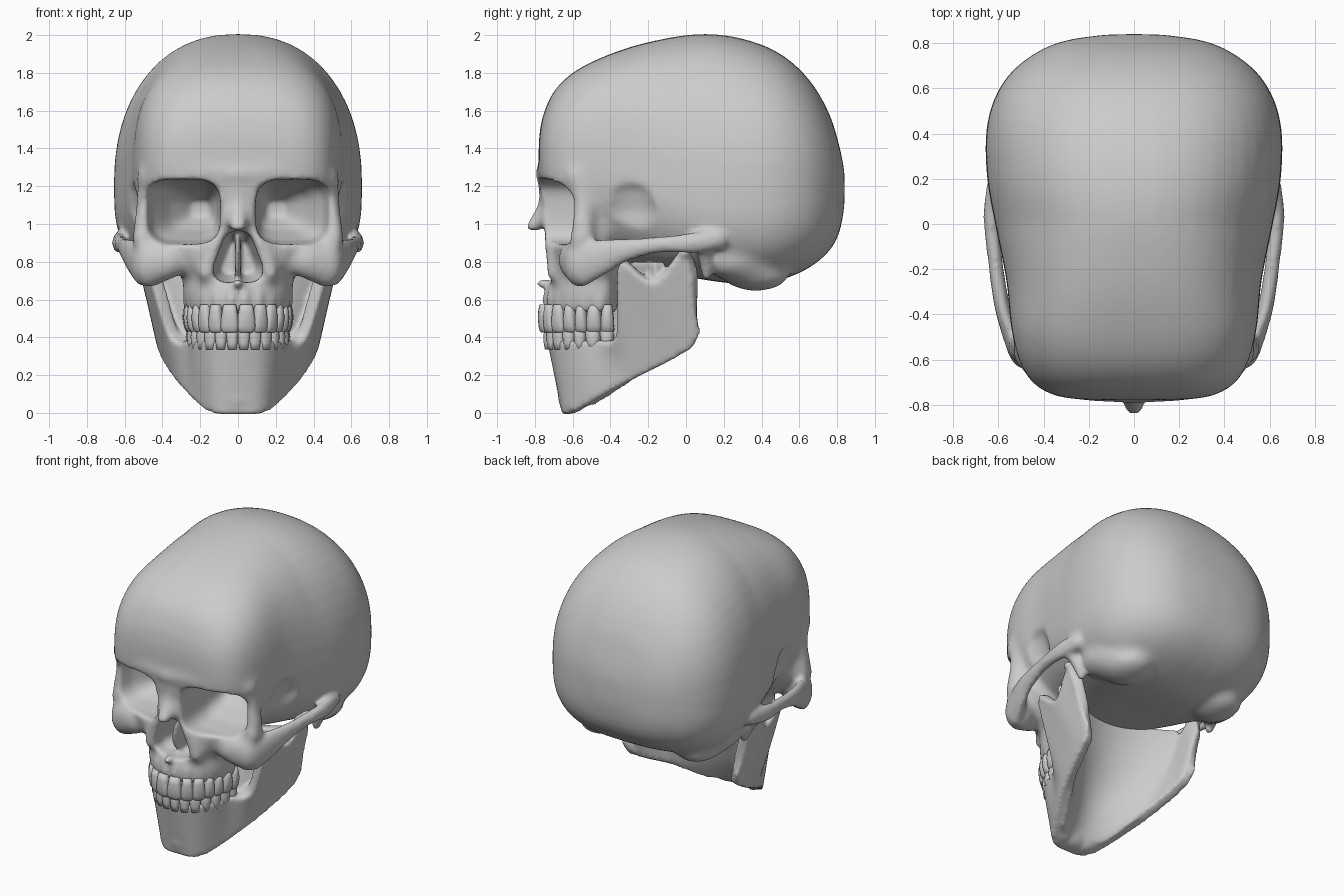
import bpy, bmesh, math
from mathutils import Vector

if "Cube" in bpy.data.objects:
    bpy.data.objects.remove(bpy.data.objects["Cube"])


def spline(rows, k=6):
    """Catmull-Rom interpolation of a list of number tuples."""
    out, last = [], len(rows) - 1
    for i in range(last):
        p = [rows[max(0, min(last, i + j))] for j in (-1, 0, 1, 2)]
        for s in range(k):
            t = s / k
            out.append(tuple(.5 * (2*b + (c - a)*t + (2*a - 5*b + 4*c - d)*t*t
                       + (3*b - a - 3*c + d)*t**3) for a, b, c, d in zip(*p)))
    return out + [tuple(rows[-1])]


def squircle(count, power, a, lo, hi, power_lo=None):
    """Rounded outline with half width a and different lower and upper reach."""
    pts = []
    for i in range(count):
        c, s = math.cos(math.tau * i / count), math.sin(math.tau * i / count)
        p = (power_lo or power) if s < 0 else power
        f = lambda v: math.copysign(abs(v) ** (2 / p), v)
        pts.append((a * f(c), (hi if s > 0 else lo) * f(s)))
    return pts


def loft(bm, rings):
    vs = [[bm.verts.new(p) for p in r] for r in rings]
    n = len(vs[0])
    for a, b in zip(vs, vs[1:]):
        for i in range(n):
            bm.faces.new((a[i], a[(i + 1) % n], b[(i + 1) % n], b[i]))
    bm.faces.new(vs[0][::-1])
    bm.faces.new(vs[-1])


def sheet(bm, rows):
    vs = [[bm.verts.new(p) for p in r] for r in rows]
    for a, b in zip(vs, vs[1:]):
        for j in range(len(a) - 1):
            bm.faces.new((a[j], b[j], b[j + 1], a[j + 1]))


def blob(bm, x, y, z, rx, ry, rz, n=12):
    """Ellipsoid, mirrored when it is off the midline."""
    lat = [math.pi * (.04 + .92 * j / 7) - math.pi / 2 for j in range(8)]
    for sx in ((x, -x) if abs(x) > 1e-4 else (x,)):
        loft(bm, [[(sx + rx * math.cos(a) * math.cos(math.tau * i / n),
                    y + ry * math.cos(a) * math.sin(math.tau * i / n),
                    z + rz * math.sin(a)) for i in range(n)] for a in lat])


def chain(bm, rows, k=5):
    for r in spline(rows, k):
        blob(bm, *r)


def make(bm, name, ob=None):
    """Write the mesh to a new object, or back into a given one."""
    bmesh.ops.recalc_face_normals(bm, faces=bm.faces)
    me = bpy.data.meshes.new(name)
    bm.to_mesh(me)
    bm.free()
    me.polygons.foreach_set("use_smooth", [True] * len(me.polygons))
    if ob:
        ob.data = me
        return ob
    ob = bpy.data.objects.new(name, me)
    bpy.context.collection.objects.link(ob)
    return ob


def bake(ob, *mods):
    for kind, props in mods:
        m = ob.modifiers.new(kind, kind)
        for key, val in props.items():
            setattr(m, key, val)
    dg = bpy.context.evaluated_depsgraph_get()
    me = bpy.data.meshes.new_from_object(ob.evaluated_get(dg))
    ob.modifiers.clear()
    me.polygons.foreach_set("use_smooth", [True] * len(me.polygons))
    ob.data = me


def remesh(size):
    return 'REMESH', dict(mode='VOXEL', voxel_size=size)


def smooth(n):
    return 'SMOOTH', dict(factor=.5, iterations=n)


# Cranium: sections from forehead to back (y, bottom, widest z, top, half width)
bm = bmesh.new()
cranium = [(-.78, 1.31, 1.35, 1.40, .08), (-.775, 1.2, 1.35, 1.48, .25), (-.755, 1.1, 1.33, 1.58, .36),
           (-.70, 1.0, 1.3, 1.70, .45), (-.6, .90, 1.3, 1.80, .51),
           (-.45, .80, 1.3, 1.88, .545), (-.25, .75, 1.25, 1.95, .565),
           (0, .72, 1.2, 2.0, .615), (.2, .69, 1.2, 2.0, .65),
           (.4, .68, 1.2, 1.95, .655), (.55, .72, 1.2, 1.865, .62),
           (.67, .78, 1.2, 1.74, .545), (.76, .86, 1.2, 1.58, .43),
           (.81, .95, 1.2, 1.42, .31), (.835, 1.07, 1.2, 1.30, .15), (.84, 1.16, 1.2, 1.23, .05)]
clamp = lambda v: max(0, min(1, v))
loft(bm, [[(u, y, zc + v) for u, v in squircle(48, 2.3 + .6 * clamp(-2 * y), w, zc - zb, zt - zc,
                                               2.3 + .7 * clamp(2.5 * y + .7))]
          for y, zb, zc, zt, w in spline(cranium, 4)])

# Face mass: sections from upper jaw to brow (z, half width, front y)
face = [(.53, .265, -.735), (.62, .29, -.74), (.72, .30, -.73), (.80, .38, -.73),
        (.90, .48, -.725), (1.05, .49, -.725), (1.18, .51, -.755),
        (1.28, .50, -.775), (1.36, .46, -.765)]
loft(bm, [[(u, -.45 + v, z) for u, v in squircle(40, 2.2, w, -.45 - f, .1)]
          for z, w, f in spline(face, 4)])

# Brow ridge, outer orbit rim, cheekbone, nasal bones, nose sides, mastoids
chain(bm, [(.0, -.75, 1.265, .06, .05, .045), (.28, -.72, 1.28, .06, .05, .04),
           (.49, -.585, 1.25, .045, .05, .05)], 7)
chain(bm, [(.495, -.56, 1.26, .04, .06, .06), (.50, -.54, 1.1, .04, .06, .06),
           (.505, -.55, .92, .06, .07, .06)])
chain(bm, [(.36, -.60, .81, .09, .08, .10), (.47, -.56, .79, .09, .09, .13)])
chain(bm, [(0, -.735, 1.2, .05, .05, .05), (0, -.74, 1.1, .05, .045, .05),
           (0, -.805, .985, .055, .045, .03)])
chain(bm, [(.07, -.71, 1.15, .05, .05, .05), (.10, -.71, .97, .05, .05, .05),
           (.17, -.69, .75, .05, .05, .06)])
chain(bm, [(.46, .25, .82, .12, .17, .11), (.36, .37, .735, .15, .18, .09)])
skull = make(bm, "skull")
bake(skull, remesh(.027))

# Cutters: eye sockets, nose opening, temple hollows, ear canals
cb = bmesh.new()
socket = [(-.95, .292, 1.065, 1), (-.62, .292, 1.065, 1), (-.5, .275, 1.065, .9),
          (-.36, .235, 1.07, .62), (-.24, .2, 1.08, .25)]
for side in (1, -1):
    loft(cb, [[(side * (cx + u * s), y, cz + v * s) for u, v in squircle(32, 3.6, .2, .172, .172)]
              for y, cx, cz, s in socket])
half = spline([(0, .965), (.06, .945), (.098, .86), (.13, .77), (.115, .71), (.05, .69), (0, .70)], 3)
outline = half + [(-x, z) for x, z in half[-2:0:-1]]
loft(cb, [[(x * s, y, .82 + (z - .82) * s) for x, z in outline]
          for y, s in ((-1, 1), (-.64, 1), (-.48, .7))])
blob(cb, .67, -.31, 1.02, .18, .2, .27, 24)
blob(cb, .32, -.765, .73, .07, .07, .07)
blob(cb, .62, .15, .84, .09, .022, .05)
cutter = make(cb, "opening_cutter")
cutter.hide_render = True
bake(skull, ('BOOLEAN', dict(operation='DIFFERENCE', object=cutter, solver='EXACT')))
bpy.data.objects.remove(cutter)

# Cheek arches, ear processes, septum and nasal spine fused onto the cut skull
bm = bmesh.new()
bm.from_mesh(skull.data)
chain(bm, [(.51, -.54, .79, .055, .07, .12), (.56, -.44, .825, .035, .07, .095),
           (.59, -.33, .86, .035, .06, .065), (.615, -.15, .89, .035, .05, .045),
           (.63, .03, .90, .038, .06, .055), (.60, .16, .92, .055, .07, .06)], 6)
chain(bm, [(.57, .09, .88, .055, .04, .06), (.54, .105, .80, .04, .035, .05),
           (.52, .11, .74, .03, .03, .04)])
blob(bm, 0, -.58, .82, .018, .14, .14)
blob(bm, 0, -.745, .685, .03, .05, .025)
# Tooth-root ridges on the upper jaw
for i in range(6):
    a = math.radians(8 + 15 * i)
    blob(bm, .268 * math.sin(a), -.42 - .315 * math.cos(a), .60, .03, .03, .07)
make(bm, "skull", skull)
bake(skull, remesh(.0155), smooth(7))

# Lower jaw: sheet between its lower and upper edges, chin to jaw hinge
low = [(0, -.62, -.005), (.10, -.61, -.003), (.17, -.53, .035), (.25, -.40, .11), (.31, -.26, .19),
       (.355, -.12, .26), (.38, -.03, .31), (.395, .04, .36), (.405, .06, .44)]
top = [(0, -.70, .385), (.12, -.67, .385), (.2, -.58, .385), (.245, -.45, .385), (.34, -.36, .42),
       (.46, -.35, .80), (.47, -.17, .70), (.51, -.01, .87), (.495, .05, .72)]
rows = [a + b for a, b in zip(low, top)]
rows = [(-r[0], *r[1:3], -r[3], *r[4:]) for r in rows[:0:-1]] + rows
bm = bmesh.new()
sheet(bm, [[Vector(r[:3]).lerp(Vector(r[3:]), j / 10) for j in range(11)] for r in spline(rows, 5)])

# Concave wall closing the space between the jaw branches (z, side x, side y, middle y)
wall = [(.80, .47, -.14, -.30), (.55, .44, -.13, -.36), (.35, .37, -.18, -.44),
        (.2, .31, -.27, -.5), (.06, .19, -.50, -.58)]
sheet(bm, [[(x * t, ym + (ys - ym) * t * t, z) for t in [i / 8 - 1 for i in range(17)]]
           for z, x, ys, ym in spline(wall, 5)])
jaw = make(bm, "lower_jaw")
bake(jaw, ('SOLIDIFY', dict(thickness=.07, offset=0)))
bm = bmesh.new()
bm.from_mesh(jaw.data)
blob(bm, 0, -.605, .085, .14, .075, .09)
blob(bm, .10, -.59, .055, .07, .06, .055)
blob(bm, .51, -.005, .85, .055, .035, .035)
make(bm, "lower_jaw", jaw)
bake(jaw, remesh(.0145), smooth(8))


# Teeth: rounded crowns walked along an elliptical arch
def teeth(name, rx, ry, root, tip, widths):
    bm = bmesh.new()
    ang = 0
    for i, w in enumerate(widths):
        speed = lambda a: math.hypot(rx * math.cos(a), ry * math.sin(a))
        mid = ang + w / 2 / speed(ang + .1)
        ang = mid + w / 2 / speed(mid + .1)
        c = Vector((rx * math.sin(mid), -.42 - ry * math.cos(mid), 0))
        t = Vector((rx * math.cos(mid), ry * math.sin(mid), 0)).normalized()
        n = Vector((t.y, -t.x, 0))
        d = .032 if i < 3 else .05
        for side in (1, -1):
            rings = []
            for h, sw, sd in ((0, .75, .75), (.25, .92, .95), (.5, 1.06, 1), (.78, 1.12, .85),
                              (.94, 1.02, .65), (1, .75, .4)):
                ring = []
                for u, v in squircle(16, 2.7, w * .5 * sw, d * sd, d * sd):
                    p = c + t * u + n * (v - (d - .032))
                    ring.append((p.x * side, p.y, root + (tip - root) * h))
                rings.append(ring)
            loft(bm, rings)
    make(bm, name)


teeth("upper_teeth", .262, .335, .575, .425, (.088, .072, .074, .068, .064, .078, .066))
teeth("lower_teeth", .245, .305, .335, .475, (.06, .062, .068, .068, .066, .078, .07))
